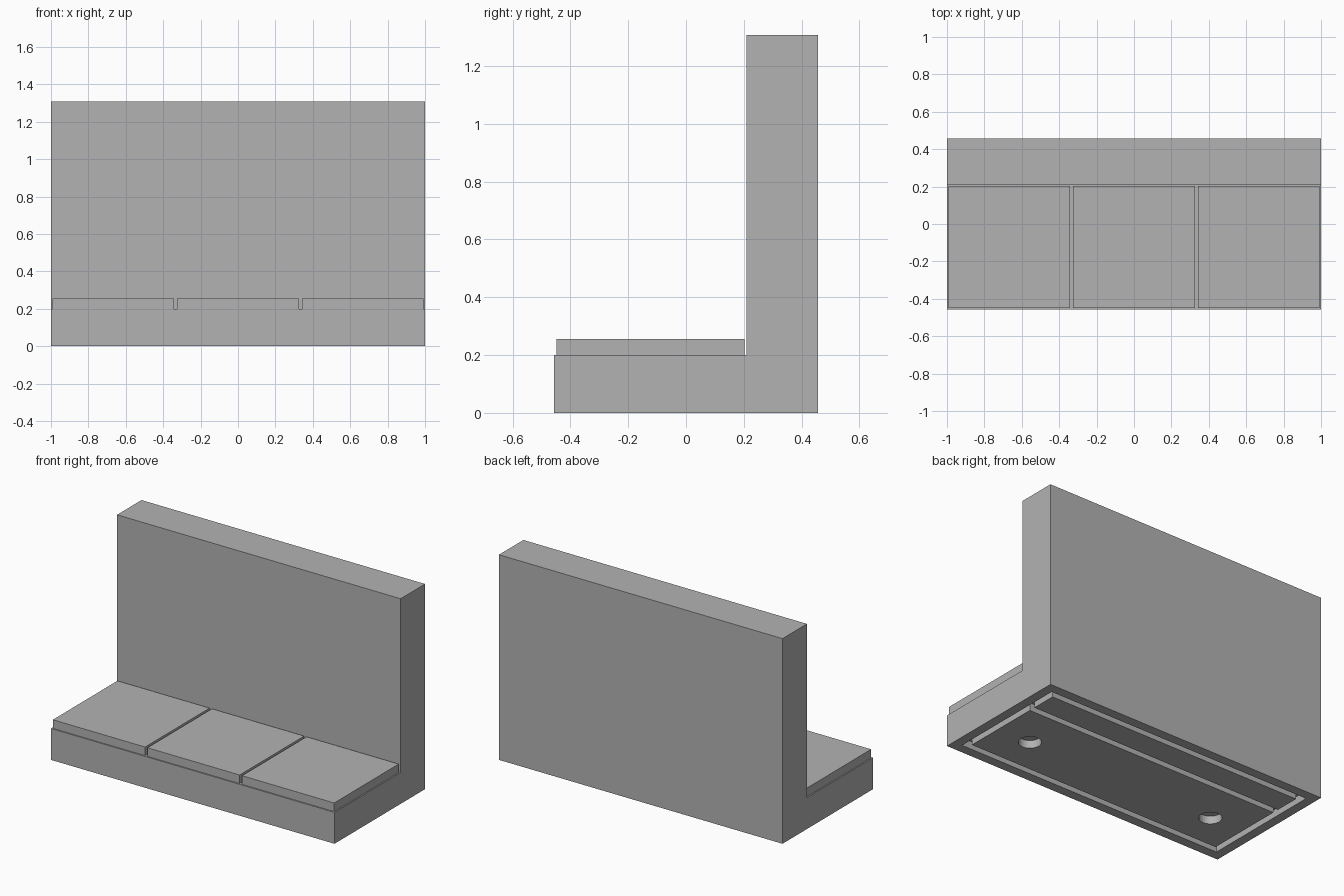
import bpy, bmesh

old = bpy.data.objects.get("Cube")
if old:
    bpy.data.objects.remove(old, do_unlink=True)

grey = bpy.data.materials.new("plain_grey")
grey.use_nodes = True
GREY = (0.45, 0.45, 0.45, 1)
grey.diffuse_color = GREY
grey.node_tree.nodes["Principled BSDF"].inputs["Base Color"].default_value = GREY


def finish(name, bm):
    bmesh.ops.recalc_face_normals(bm, faces=bm.faces)
    mesh = bpy.data.meshes.new(name)
    bm.to_mesh(mesh)
    bm.free()
    mesh.materials.append(grey)
    obj = bpy.data.objects.new(name, mesh)
    bpy.context.collection.objects.link(obj)
    return obj


def box(name, x, y, z):
    """Box from its (min, max) range on each axis."""
    bm = bmesh.new()
    bmesh.ops.create_cube(bm, size=1)
    for v in bm.verts:
        v.co = [r[0] if c < 0 else r[1] for c, r in zip(v.co, (x, y, z))]
    return finish(name, bm)


def cylinder(name, x, y, z, radius, depth):
    bm = bmesh.new()
    bmesh.ops.create_cone(bm, cap_ends=True, segments=32,
                          radius1=radius, radius2=radius, depth=depth)
    bmesh.ops.translate(bm, verts=bm.verts, vec=(x, y, z))
    return finish(name, bm)


def cut(target, cutter):
    """Apply a boolean difference, then discard the cutter."""
    cutter.hide_render = True
    mod = target.modifiers.new("cut", 'BOOLEAN')
    mod.operation = 'DIFFERENCE'
    mod.solver = 'EXACT'
    mod.object = cutter
    bpy.context.view_layer.objects.active = target
    bpy.ops.object.modifier_apply(modifier=mod.name)
    bpy.data.objects.remove(cutter, do_unlink=True)


# L-shaped body: low base with an upright wall at the back
DEPTH, WALL_Y, BASE_Z, TOP_Z = 0.456, 0.21, 0.2, 1.308
bm = bmesh.new()
profile = [(-DEPTH, 0), (DEPTH, 0), (DEPTH, TOP_Z),
           (WALL_Y, TOP_Z), (WALL_Y, BASE_Z), (-DEPTH, BASE_Z)]
face = bm.faces.new([bm.verts.new((-1, y, z)) for y, z in profile])
side = bmesh.ops.extrude_face_region(bm, geom=[face])["geom"]
bmesh.ops.translate(bm, vec=(2, 0, 0),
                    verts=[g for g in side if isinstance(g, bmesh.types.BMVert)])
body = finish("base_and_wall", bm)

# Recess under the base; the pads inside it leave narrow grooves
cut(body, box("recess_cutter", (-0.94, 0.94), (-0.395, 0.395), (-0.1, 0.05)))
front_pad = box("front_underside_pad", (-0.9, 0.9), (-0.355, 0.155), (0, 0.06))
box("back_underside_pad", (-0.9, 0.9), (0.195, 0.355), (0, 0.06))

# Round blind holes in the front pad
for x in (-0.667, 0.667):
    cut(front_pad, cylinder("hole_cutter", x, -0.122, 0, 0.066, 0.1))

# Three floor tiles along the base
for name, x in (("right_tile", -0.667), ("middle_tile", 0), ("left_tile", 0.667)):
    box(name, (x - 0.325, x + 0.325), (-0.448, 0.202), (BASE_Z, 0.255))
